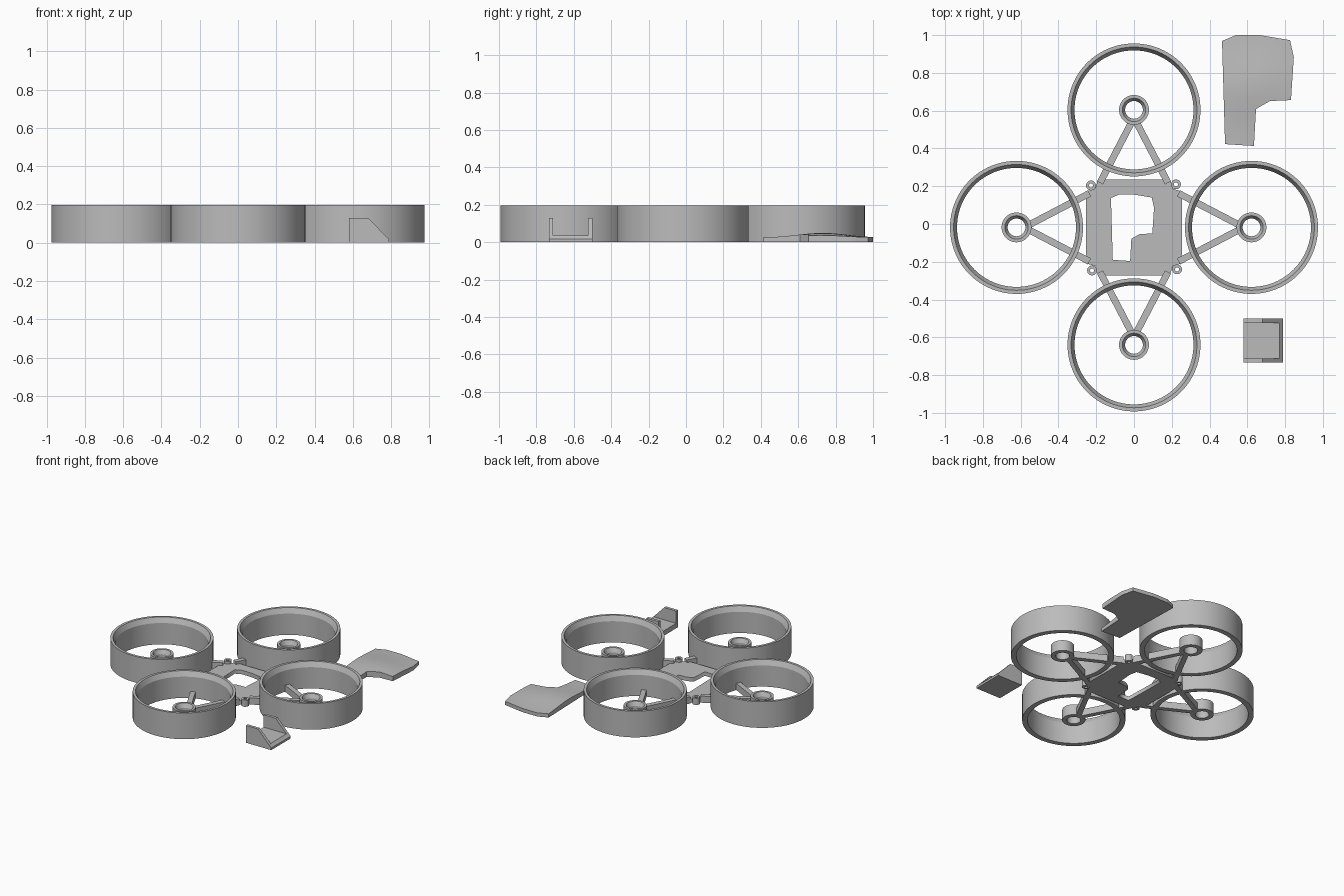
import bpy, bmesh, math
from mathutils import Vector, Matrix

if "Cube" in bpy.data.objects:
    bpy.data.objects.remove(bpy.data.objects["Cube"])

grey = bpy.data.materials.new("plain grey")
grey.use_nodes = True
grey.diffuse_color = (0.5, 0.5, 0.5, 1)
grey.node_tree.nodes["Principled BSDF"].inputs["Base Color"].default_value = (0.5, 0.5, 0.5, 1)

CENTRE = Vector((0, -0.018, 0))
REACH = 0.622


def finish(bm, name, smooth=False):
    bmesh.ops.recalc_face_normals(bm, faces=bm.faces)
    mesh = bpy.data.meshes.new(name)
    bm.to_mesh(mesh)
    bm.free()
    mesh.materials.append(grey)
    ob = bpy.data.objects.new(name, mesh)
    bpy.context.collection.objects.link(ob)
    if smooth:
        bpy.ops.object.select_all(action="DESELECT")
        ob.select_set(True)
        bpy.context.view_layer.objects.active = ob
        bpy.ops.object.shade_smooth_by_angle(angle=math.radians(25))
    return ob


def lathe(name, profile, at, sides):
    """Spin a closed (radius, height) profile around a vertical axis."""
    bm = bmesh.new()
    rings = []
    for i in range(sides):
        a = math.tau * i / sides
        rings.append([bm.verts.new(at + Vector((r * math.cos(a), r * math.sin(a), z)))
                      for r, z in profile])
    n = len(profile)
    for i in range(sides):
        p, q = rings[i], rings[(i + 1) % sides]
        for j in range(n):
            k = (j + 1) % n
            bm.faces.new((p[j], q[j], q[k], p[k]))
    return finish(bm, name, True)


def prism(bm, points, offset):
    """Extrude a closed outline along an offset."""
    face = bm.faces.new([bm.verts.new(p) for p in points])
    ext = bmesh.ops.extrude_face_region(bm, geom=[face])["geom"]
    bmesh.ops.translate(bm, vec=offset, verts=[v for v in ext if isinstance(v, bmesh.types.BMVert)])


def beam(name, a, b, width, height):
    side = (b - a).cross(Vector((0, 0, 1))).normalized() * width / 2
    bm = bmesh.new()
    prism(bm, (a - side, b - side, b + side, a + side), (0, 0, height))
    return finish(bm, name)


# Rotor guards, motor mounts, paired arms and corner bosses, one set per quarter turn
guard = [(0.352, 0), (0.352, 0.197), (0.333, 0.197), (0.315, 0.16), (0.315, 0)]
mount = [(0.079, 0), (0.079, 0.08), (0.062, 0.08), (0.047, 0.05), (0.047, 0)]
boss = [(0.026, 0), (0.026, 0.05), (0.011, 0.05), (0.011, 0)]
for i, where in enumerate(("right", "back", "left", "front")):
    turn = Matrix.Rotation(math.pi / 2 * i, 3, "Z")
    hub = CENTRE + turn @ Vector((REACH, 0, 0))
    lathe(where + "_rotor_guard", guard, hub, 96)
    lathe(where + "_motor_mount", mount, hub, 48)
    for s, tag in ((1, "a"), (-1, "b")):
        beam(f"{where}_arm_{tag}", CENTRE + turn @ Vector((0.562, 0.01 * s, 0)),
             CENTRE + turn @ Vector((0.236, 0.18 * s, 0)), 0.036, 0.05)
    lathe(where + "_corner_boss", boss, CENTRE + turn @ Vector((0.222, 0.228, 0)), 24)

# Blade-like outline shared by the plate opening and the loose cover
blade = [(0, 0.556), (0.074, 0.587), (0.2, 0.587), (0.36, 0.56), (0.38, 0.47),
         (0.365, 0.243), (0.254, 0.238), (0.18, 0.196), (0.169, 0), (0.016, 0.01)]

# Centre plate with notched corners and an opening
corner = [Vector(p) for p in ((0.254, 0.19, 0), (0.205, 0.205, 0), (0.19, 0.254, 0))]
outline = [CENTRE + Matrix.Rotation(math.pi / 2 * i, 3, "Z") @ p for i in range(4) for p in corner]
opening = [Vector((-0.122 + 0.6 * x, -0.196 + 0.6 * y, 0)) for x, y in blade]
curve = bpy.data.curves.new("plate_outline", "CURVE")
curve.dimensions = "2D"
curve.fill_mode = "BOTH"
curve.extrude = 0.015
for loop in (outline, opening):
    spline = curve.splines.new("POLY")
    spline.points.add(len(loop) - 1)
    for point, co in zip(spline.points, loop):
        point.co = (co.x, co.y, 0, 1)
    spline.use_cyclic_u = True
helper = bpy.data.objects.new("plate_outline", curve)
bpy.context.collection.objects.link(helper)
graph = bpy.context.evaluated_depsgraph_get()
flat = bpy.data.meshes.new_from_object(helper.evaluated_get(graph))
bm = bmesh.new()
bm.from_mesh(flat)
bmesh.ops.remove_doubles(bm, verts=bm.verts, dist=0.0001)
bmesh.ops.translate(bm, vec=(0, 0, 0.015), verts=bm.verts)
bpy.data.objects.remove(helper)
bpy.data.meshes.remove(flat)
finish(bm, "centre_plate")

# Loose cover with a gently crowned top
bm = bmesh.new()
prism(bm, [(0.466 + x, 0.413 + y, 0) for x, y in blade], (0, 0, 0.03))
for axis, start, count in ((0, 0.466, 9), (1, 0.413, 14)):
    for i in range(1, count):
        co, no = Vector(), Vector()
        co[axis] = start + 0.042 * i
        no[axis] = 1
        bmesh.ops.bisect_plane(bm, geom=bm.verts[:] + bm.edges[:] + bm.faces[:],
                               plane_co=co, plane_no=no)
for v in bm.verts:
    if v.co.z > 0.02:
        v.co.z = 0.025 + 0.025 * math.exp(-((v.co.y - 0.73) / 0.18) ** 2 - ((v.co.x - 0.62) / 0.25) ** 2)
finish(bm, "loose_cover", True)

# Camera cradle: a floor between two sloped cheeks
for name, y, depth, shape in (
        ("cradle_floor", -0.712, 0.19, ((0.58, 0), (0.79, 0), (0.79, 0.016), (0.77, 0.037), (0.58, 0.037))),
        ("cradle_front_cheek", -0.733, 0.022, ((0.58, 0), (0.79, 0), (0.79, 0.016), (0.68, 0.13), (0.58, 0.13))),
        ("cradle_back_cheek", -0.523, 0.022, ((0.58, 0), (0.79, 0), (0.79, 0.016), (0.68, 0.13), (0.58, 0.13)))):
    bm = bmesh.new()
    prism(bm, [(x, y, z) for x, z in shape], (0, depth, 0))
    finish(bm, name)
